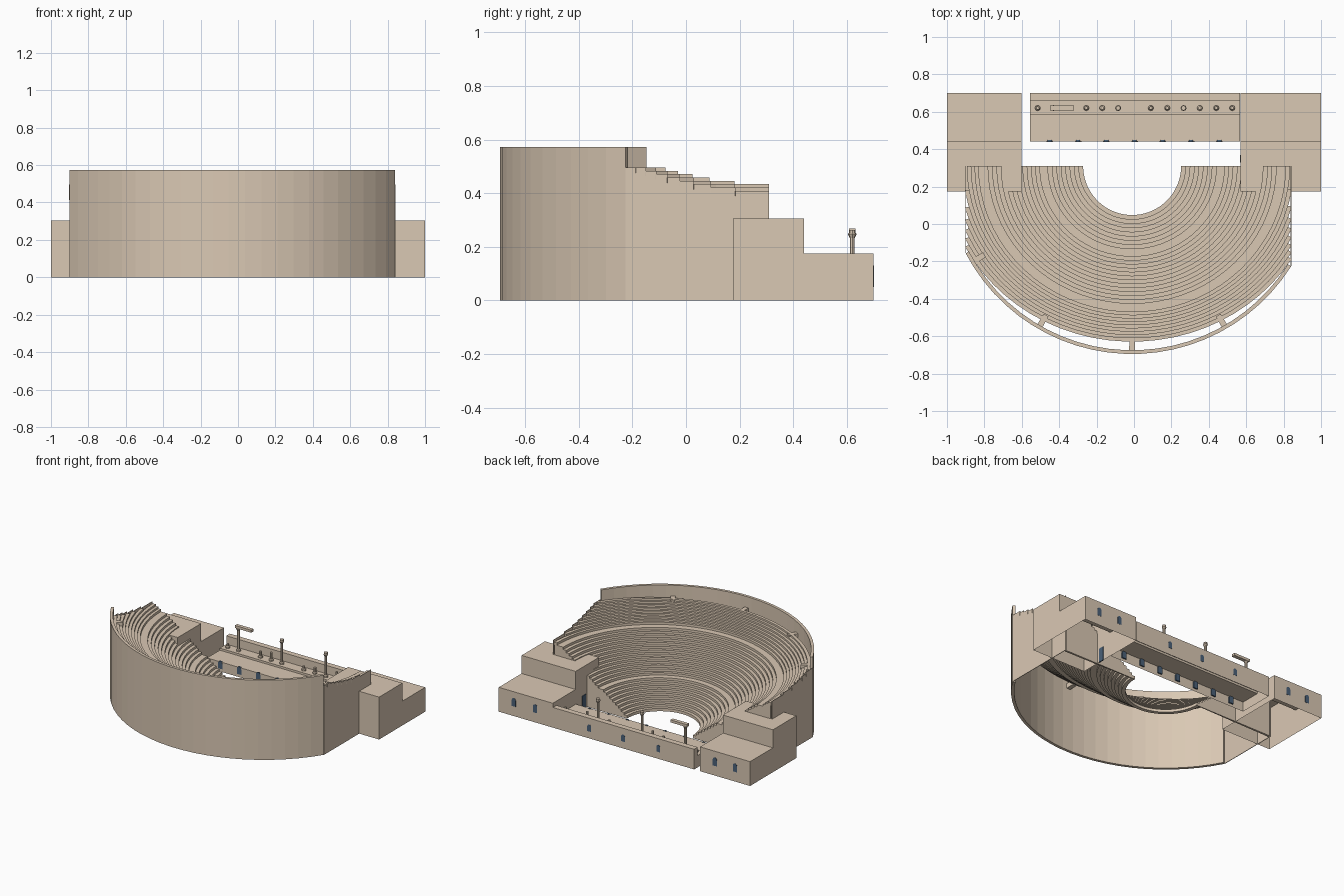
import bpy, bmesh
from math import acos, cos, sin, radians, pi

cube = bpy.data.objects.get("Cube")
if cube:
    bpy.data.objects.remove(cube, do_unlink=True)


def material(name, rgb):
    m = bpy.data.materials.new(name)
    m.use_nodes = True
    m.diffuse_color = (*rgb, 1)
    m.node_tree.nodes["Principled BSDF"].inputs["Base Color"].default_value = (*rgb, 1)
    return m


stone = material("sandstone", (0.70, 0.58, 0.455))
shade = material("dark_blue_opening", (0.07, 0.12, 0.19))

CX, CY = -0.01, 0.31          # centre of the seating curve
RIGHT, LEFT = 0.85, 0.89      # side cuts, measured from that centre
STEP = pi / 36


def finish(name, bm, mat):
    bmesh.ops.recalc_face_normals(bm, faces=bm.faces)
    me = bpy.data.meshes.new(name)
    bm.to_mesh(me)
    bm.free()
    me.materials.append(mat)
    ob = bpy.data.objects.new(name, me)
    bpy.context.scene.collection.objects.link(ob)
    return ob


def add_box(bm, x0, x1, y0, y1, z0, z1):
    verts = bmesh.ops.create_cube(bm, size=1)["verts"]
    for v in verts:
        v.co = (x1 if v.co.x > 0 else x0, y1 if v.co.y > 0 else y0, z1 if v.co.z > 0 else z0)


def add_hollow(bm, x0, x1, profile):
    """Side profile swept along x, open underneath."""
    a = [bm.verts.new((x0, y, z)) for y, z in profile]
    b = [bm.verts.new((x1, y, z)) for y, z in profile]
    bm.faces.new(a)
    bm.faces.new(b)
    for i in range(len(profile) - 1):
        bm.faces.new((a[i], a[i + 1], b[i + 1], b[i]))


def widen(r):
    """The seating curve grows slightly wider than deep towards the top."""
    return r * (1 + 0.07 * (r - 0.262) / 0.67)


def add_arc(bm, r0, r1, z0, z1, a0, a1, wide=lambda r: r):
    """Curved block of rectangular section between two angles."""
    n = max(1, round(abs(a1 - a0) / STEP))
    loops = []
    for i in range(n + 1):
        a = a0 + (a1 - a0) * i / n
        loops.append([bm.verts.new((CX + wide(r) * cos(a), CY + r * sin(a), z))
                      for r, z in ((r0, z0), (r1, z0), (r1, z1), (r0, z1))])
    for p, q in zip(loops, loops[1:]):
        for k in range(4):
            bm.faces.new((p[k], p[(k + 1) % 4], q[(k + 1) % 4], q[k]))
    bm.faces.new(loops[0])
    bm.faces.new(loops[-1])


def add_lathe(bm, x, y, profile, sides=8):
    """Stack of truncated cones from (radius, height) pairs."""
    for (ra, za), (rb, zb) in zip(profile, profile[1:]):
        verts = bmesh.ops.create_cone(bm, cap_ends=True, segments=sides, radius1=ra,
                                      radius2=rb, depth=zb - za)["verts"]
        bmesh.ops.translate(bm, verts=verts, vec=(x, y, (za + zb) / 2))


def add_arch(bm, x, y, z, w, h, t):
    """Thin round-topped plate standing in the xz plane."""
    pts = [(-w / 2, 0), (w / 2, 0)]
    pts += [(w / 2 * cos(pi * i / 6), h - w / 2 + w / 2 * sin(pi * i / 6)) for i in range(7)]
    face = bm.faces.new([bm.verts.new((x + u, y - t / 2, z + v)) for u, v in pts])
    out = bmesh.ops.extrude_face_region(bm, geom=[face])["geom"]
    bmesh.ops.translate(bm, verts=[v for v in out if isinstance(v, bmesh.types.BMVert)],
                        vec=(0, t, 0))


def end_angle(limit, x_radius):
    return acos(min(1, limit / x_radius))


# Seating rows: three tiers separated by two walkways
rows = []                                   # (inner radius, outer radius, top)
r, z = 0.262, 0.022
for count, tread, rise, walkway in ((8, 0.0225, 0.017, 0.04),
                                    (12, 0.021, 0.017, 0.0445),
                                    (9, 0.0175, 0.0125, 0)):
    for i in range(count):
        rows.append((r, r + tread, z))
        r, z = r + tread, z + rise
    if walkway:
        rows.append((r, r + walkway, z))
        r += walkway
        z += rise
seat_edge = r

bm = bmesh.new()
for r0, r1, top in rows:
    right, left = end_angle(RIGHT, widen(r1)), end_angle(LEFT, widen(r1))
    add_arc(bm, r0, r1 + 0.003, max(0, top - 0.02), top, -right, left - pi, widen)
    # End walls reach the ground
    if not right:
        add_arc(bm, r0, r1, 0, top, 0, -0.02, widen)
    if not left:
        add_arc(bm, r0, r1, 0, top, -pi, 0.02 - pi, widen)
finish("seating_rows", bm, stone)

# Flat side walls, stepped along the top under the row ends
for name, side, limit, wall_y in (("left_side_wall", 1, RIGHT, -0.225),
                                  ("right_side_wall", -1, LEFT, -0.155)):
    bm = bmesh.new()
    ends = [(CY - r1 * sin(end_angle(limit, widen(r1))), top)
            for r0, r1, top in rows if widen(r1) > limit]
    x = CX + side * limit
    y_from = CY
    for y_to, top in ends[:-1] + [(wall_y, ends[-1][1])]:
        add_box(bm, x - 0.002, x + 0.002, y_to, y_from, 0, top)
        y_from = y_to
    finish(name, bm, stone)

# Outer wall and the little bridges to it
bm = bmesh.new()
add_arc(bm, 0.985, 1.005, 0, 0.573, -end_angle(RIGHT, 1.005), end_angle(LEFT, 1.005) - pi)
finish("outer_wall", bm, stone)
bm = bmesh.new()
for deg in (-60, -90, -120, -149):
    a = radians(deg)
    add_arc(bm, seat_edge - 0.015, 0.988, 0.46, 0.495, a - 0.016, a + 0.016)
finish("wall_bridges", bm, stone)

# Side buildings with a low back and a tall front part
for name, x0, x1 in (("left_building", 0.57, 1.0), ("right_building", -1.0, -0.602)):
    bm = bmesh.new()
    add_hollow(bm, x0, x1, ((0.175, 0), (0.175, 0.305), (0.44, 0.305),
                            (0.44, 0.175), (0.7, 0.175), (0.7, 0)))
    finish(name, bm, stone)

# Stage: front wall, platform, podium and back wall
bm = bmesh.new()
add_hollow(bm, -0.555, 0.568, ((0.44, 0), (0.44, 0.07), (0.585, 0.07), (0.585, 0.085),
                               (0.66, 0.085), (0.66, 0.145), (0.7, 0.145), (0.7, 0)))
finish("stage", bm, stone)

# Standing columns, broken columns and the remaining lintel
ROW_Y = 0.62
bm = bmesh.new()
for x in (-0.43, -0.085, 0.265):
    add_lathe(bm, x, ROW_Y, ((0.015, 0.085), (0.015, 0.095), (0.009, 0.1), (0.009, 0.232),
                             (0.016, 0.247), (0.013, 0.252), (0.013, 0.262)))
finish("tall_columns", bm, stone)
bm = bmesh.new()
for i, x in enumerate((-0.515, -0.255, -0.17, 0.09, 0.178, 0.352, 0.44, 0.525)):
    top = 0.115 + 0.015 * (i % 3)
    add_lathe(bm, x, ROW_Y, ((0.015, 0.085), (0.015, 0.095), (0.009, 0.1), (0.009, top)))
finish("broken_columns", bm, stone)
bm = bmesh.new()
add_box(bm, -0.45, -0.32, ROW_Y - 0.013, ROW_Y + 0.013, 0.25, 0.268)
finish("lintel", bm, stone)

# Dark arched openings
bm = bmesh.new()
for x in (-0.88, -0.72, 0.71, 0.88):
    add_arch(bm, x, 0.7, 0.07, 0.032, 0.06, 0.003)
finish("building_windows", bm, shade)
bm = bmesh.new()
for x in (-0.27, 0.01, 0.28):
    add_arch(bm, x, 0.7, 0.05, 0.03, 0.05, 0.003)
finish("stage_doors", bm, shade)
bm = bmesh.new()
for i in range(7):
    add_arch(bm, -0.45 + 0.151 * i, 0.4445, 0.02, 0.035, 0.055, 0.0095)
finish("stage_front_niches", bm, shade)
bm = bmesh.new()
add_box(bm, 0.566, 0.574, 0.33, 0.37, 0, 0.1)
finish("passage_door", bm, shade)
